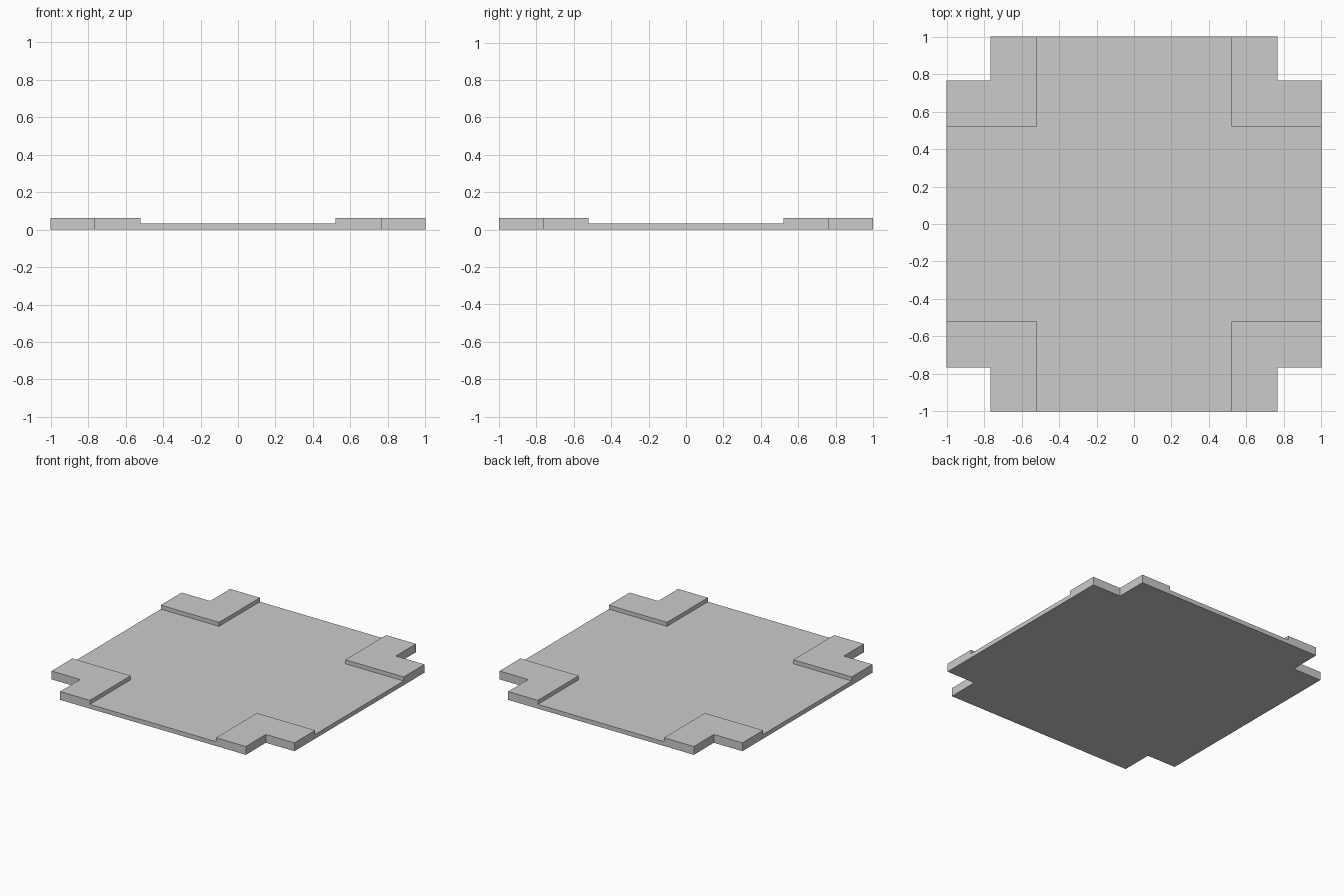
import bpy, bmesh

if "Cube" in bpy.data.objects:
    bpy.data.objects.remove(bpy.data.objects["Cube"])

INNER, NOTCH, EDGE = 0.52, 0.765, 1.0
PLATE_H, CORNER_H = 0.032, 0.062


def extrude_outline(name, points, height):
    """Closed prism from a flat outline standing on z = 0."""
    bm = bmesh.new()
    face = bm.faces.new([bm.verts.new((x, y, 0)) for x, y in points])
    top = bmesh.ops.extrude_face_region(bm, geom=[face], use_keep_orig=True)["geom"]
    bmesh.ops.translate(bm, vec=(0, 0, height),
                        verts=[g for g in top if isinstance(g, bmesh.types.BMVert)])
    bmesh.ops.recalc_face_normals(bm, faces=bm.faces[:])
    mesh = bpy.data.meshes.new(name)
    bm.to_mesh(mesh)
    bm.free()
    obj = bpy.data.objects.new(name, mesh)
    bpy.context.collection.objects.link(obj)
    return obj


# Thin cross-shaped plate, filling the space between the corners
quarter = [(EDGE, INNER), (INNER, INNER), (INNER, EDGE)]
cross = []
for _ in range(4):
    cross += quarter
    quarter = [(-y, x) for x, y in quarter]
extrude_outline("base_plate", cross, PLATE_H)

# Thicker L-shaped corner blocks with notched outer corners
for sx, side in ((1, "right"), (-1, "left")):
    for sy, end in ((1, "back"), (-1, "front")):
        ell = [(INNER, INNER), (EDGE, INNER), (EDGE, NOTCH),
               (NOTCH, NOTCH), (NOTCH, EDGE), (INNER, EDGE)]
        extrude_outline(f"corner_block_{end}_{side}",
                        [(sx * x, sy * y) for x, y in ell], CORNER_H)
